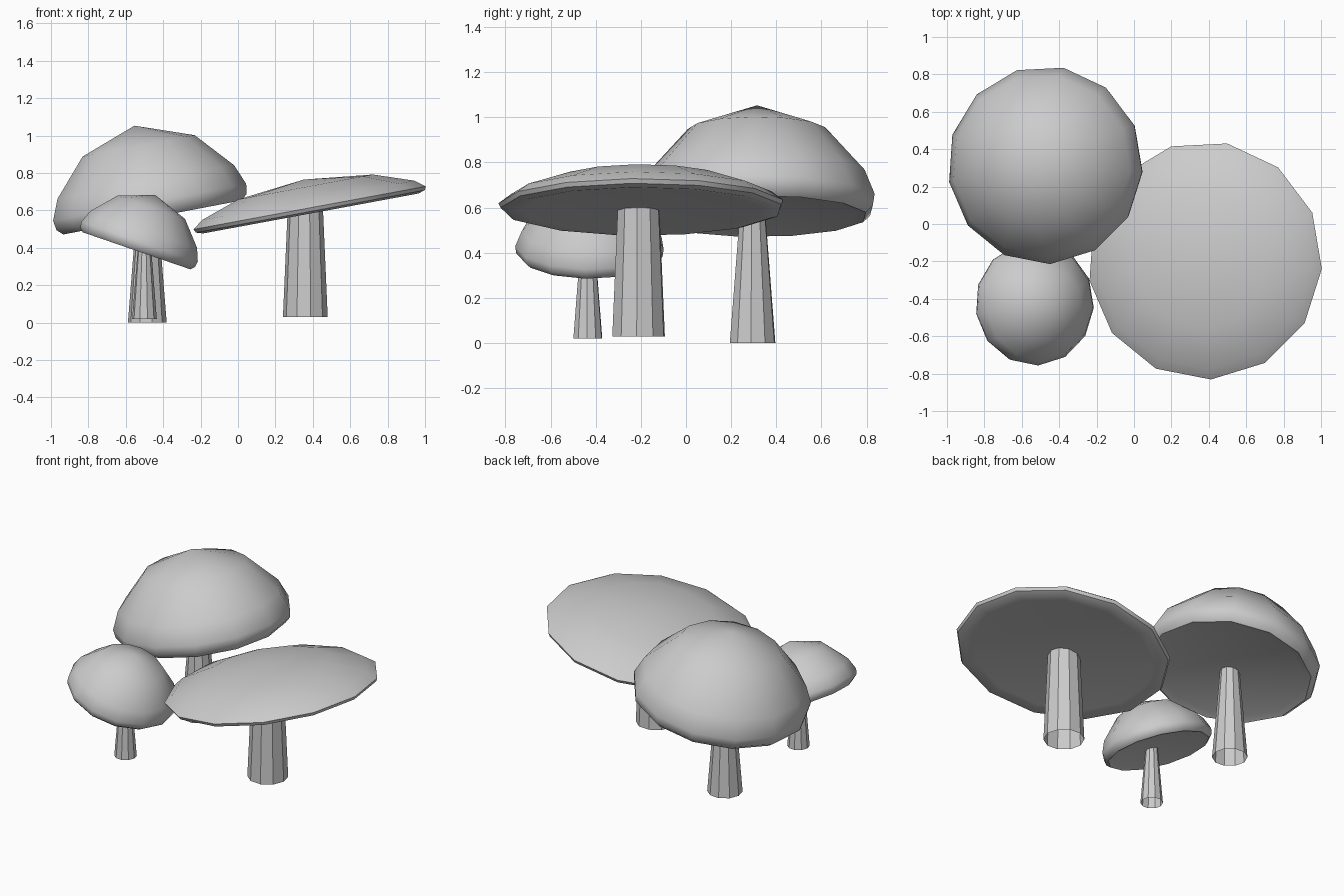
import bpy, bmesh, math
from mathutils import Matrix

if "Cube" in bpy.data.objects:
    bpy.data.objects.remove(bpy.data.objects["Cube"])

# Cap outline shared by all mushrooms: (radius fraction, height fraction), apex to underside
CAP = [(0.58, 0.78), (0.915, 0.385), (1.0, 0.165), (0.985, 0.06), (0.925, 0.0), (0.84, 0.025)]


def lathe(name, rings, sides, phase, top=None, bottom=None):
    """Revolve (radius, z) rings; optional centre heights close the ends."""
    bm = bmesh.new()
    loops = []
    for r, z in rings:
        loops.append([bm.verts.new((r * math.cos(phase + math.tau * i / sides),
                                    r * math.sin(phase + math.tau * i / sides), z))
                      for i in range(sides)])
    for a, b in zip(loops, loops[1:]):
        for i in range(sides):
            j = (i + 1) % sides
            bm.faces.new((a[i], b[i], b[j], a[j]))
    for loop, z in ((loops[0], top), (loops[-1], bottom)):
        if z is not None:
            c = bm.verts.new((0, 0, z))
            for i in range(sides):
                bm.faces.new((loop[i], loop[(i + 1) % sides], c))
    bmesh.ops.recalc_face_normals(bm, faces=bm.faces)
    mesh = bpy.data.meshes.new(name)
    bm.to_mesh(mesh)
    bm.free()
    obj = bpy.data.objects.new(name, mesh)
    bpy.context.collection.objects.link(obj)
    return obj


def mushroom(name, cap_pos, radius, height, tilt, stem_xy, r_base, r_top, z_base, z_top):
    # Tilted cap with a faceted outline and smooth dome
    cap = lathe(name + "_cap", [(r * radius, h * height) for r, h in CAP], 13,
                math.radians(-4), top=height, bottom=0.03 * height)
    cap.matrix_world = Matrix.Translation(cap_pos) @ Matrix.Rotation(math.radians(tilt), 4, 'Y')
    bpy.ops.object.select_all(action='DESELECT')
    cap.select_set(True)
    bpy.context.view_layer.objects.active = cap
    bpy.ops.object.shade_smooth_by_angle(angle=math.radians(40))
    # Tapered flat-sided stem, open at the foot
    stem = lathe(name + "_stem", [(r_top, z_top), (r_base, z_base)], 10, math.radians(-4))
    stem.location = (*stem_xy, 0)


mushroom("flat_mushroom", (0.385, -0.195, 0.583), 0.637, 0.185, -10.5,
         (0.36, -0.21), 0.12, 0.094, 0.03, 0.62)
mushroom("tall_mushroom", (-0.46, 0.315, 0.562), 0.53, 0.50, -10.8,
         (-0.485, 0.295), 0.104, 0.056, 0.0, 0.60)
mushroom("small_mushroom", (-0.545, -0.425, 0.385), 0.332, 0.315, 19,
         (-0.5, -0.435), 0.066, 0.034, 0.02, 0.42)
